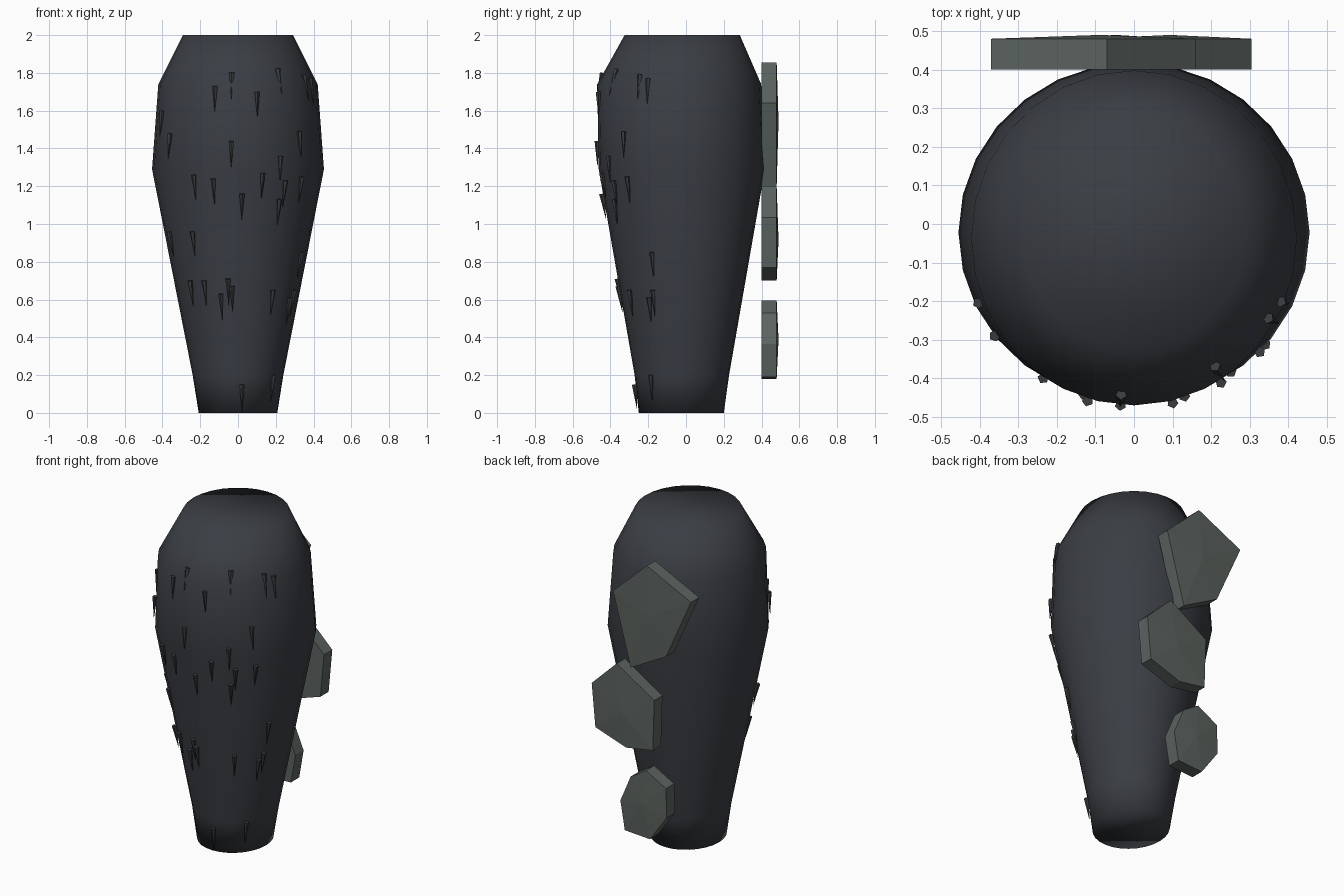
import bpy, bmesh, math
from mathutils import Vector

if "Cube" in bpy.data.objects:
    bpy.data.objects.remove(bpy.data.objects["Cube"])


def material(name, rgb):
    m = bpy.data.materials.new(name)
    m.diffuse_color = (*rgb, 1)
    m.use_nodes = True
    m.node_tree.nodes["Principled BSDF"].inputs["Base Color"].default_value = m.diffuse_color
    return m


HIDE = material("dark slate hide", (0.042, 0.047, 0.056))
SPIKE = material("dark grey spike", (0.042, 0.046, 0.050))
PLATE = material("grey green plate", (0.105, 0.125, 0.115))


def finish(bm, name, mat, smooth=False):
    bmesh.ops.recalc_face_normals(bm, faces=bm.faces[:])
    me = bpy.data.meshes.new(name)
    bm.to_mesh(me)
    bm.free()
    me.materials.append(mat)
    for p in me.polygons:
        p.use_smooth = smooth
    ob = bpy.data.objects.new(name, me)
    bpy.context.collection.objects.link(ob)
    return ob


# Body rings: height, x radius, y radius, y centre
RINGS = [(0.0, 0.208, 0.225, -0.025), (0.2, 0.240, 0.250, -0.022),
         (1.29, 0.455, 0.440, -0.022), (1.74, 0.422, 0.434, -0.036),
         (2.0, 0.292, 0.305, -0.020)]
SIDES = 28

# Tapered limb body with smooth closed ends
bm = bmesh.new()
loops = []
for z, rx, ry, cy in RINGS:
    loops.append([bm.verts.new((rx * math.cos(2 * math.pi * i / SIDES),
                                cy + ry * math.sin(2 * math.pi * i / SIDES), z))
                  for i in range(SIDES)])
for a, b in zip(loops, loops[1:]):
    for i in range(SIDES):
        j = (i + 1) % SIDES
        bm.faces.new((a[i], a[j], b[j], b[i]))
bm.faces.new(loops[0][::-1])
bm.faces.new(loops[-1])
finish(bm, "limb_body", HIDE, True)


# Back armour plates: irregular prisms with a slightly raised centre
def plate(name, outline):
    bm = bmesh.new()
    inner = [bm.verts.new((x, 0.40, z)) for x, z in outline]
    outer = [bm.verts.new((x, 0.48, z)) for x, z in outline]
    n = len(outline)
    mid = bm.verts.new((sum(p[0] for p in outline) / n, 0.49,
                        sum(p[1] for p in outline) / n))
    bm.faces.new(inner)
    for i in range(n):
        j = (i + 1) % n
        bm.faces.new((inner[i], inner[j], outer[j], outer[i]))
        bm.faces.new((outer[i], outer[j], mid))
    finish(bm, name, PLATE)


plate("upper_plate", [(0.16, 1.64), (-0.07, 1.855), (-0.37, 1.71),
                      (-0.20, 1.33), (0.04, 1.20)])
plate("middle_plate", [(0.305, 1.035), (0.135, 1.20), (-0.12, 1.04),
                       (-0.11, 0.73), (0.07, 0.70), (0.28, 0.77)])
plate("lower_plate", [(0.11, 0.365), (0.04, 0.53), (-0.064, 0.595), (-0.20, 0.52),
                      (-0.205, 0.34), (-0.09, 0.18), (0.08, 0.19)])


def ring_at(z):
    for a, b in zip(RINGS, RINGS[1:]):
        if z <= b[0]:
            t = (z - a[0]) / (b[0] - a[0])
            return [p + (q - p) * t for p, q in zip(a, b)]
    return RINGS[-1]


def surface(ang, z, lift):
    _, rx, ry, cy = ring_at(z)
    return Vector(((rx + lift) * math.sin(ang), cy - (ry + lift) * math.cos(ang), z))


# Front bristles: x and z of each centre, pointing down along the surface
SPOTS = [(-.12, 1.66), (-.035, 1.73), (.10, 1.63), (.225, 1.75), (.365, 1.72),
         (.40, 1.70), (-.42, 1.53), (-.36, 1.41), (-.035, 1.37), (.325, 1.42),
         (-.225, 1.19), (-.125, 1.17), (.02, 1.09), (.125, 1.20), (.225, 1.29),
         (.24, 1.16), (.21, 1.06), (.325, 1.18), (-.355, .89), (-.23, .89),
         (-.24, .63), (-.17, .63), (-.085, .56), (-.05, .64), (-.03, .60),
         (.175, .58), (.26, .54), (.28, .58), (.32, .78), (.02, .08), (.175, .13)]
bm = bmesh.new()
for x, z in SPOTS:
    ang = math.asin(max(-0.92, min(0.92, x / ring_at(z)[1])))
    base, tip = surface(ang, z + 0.07, 0.006), surface(ang, z - 0.07, 0.008)
    axis = (tip - base).normalized()
    side = axis.cross(Vector((math.sin(ang), -math.cos(ang), 0))).normalized()
    out = side.cross(axis)
    ring = [bm.verts.new(base + 0.015 * (math.cos(k * math.tau / 5) * out
                                         + math.sin(k * math.tau / 5) * side))
            for k in range(5)]
    end = bm.verts.new(tip)
    bm.faces.new(ring)
    for k in range(5):
        bm.faces.new((ring[k], ring[(k + 1) % 5], end))
finish(bm, "front_bristles", SPIKE)
